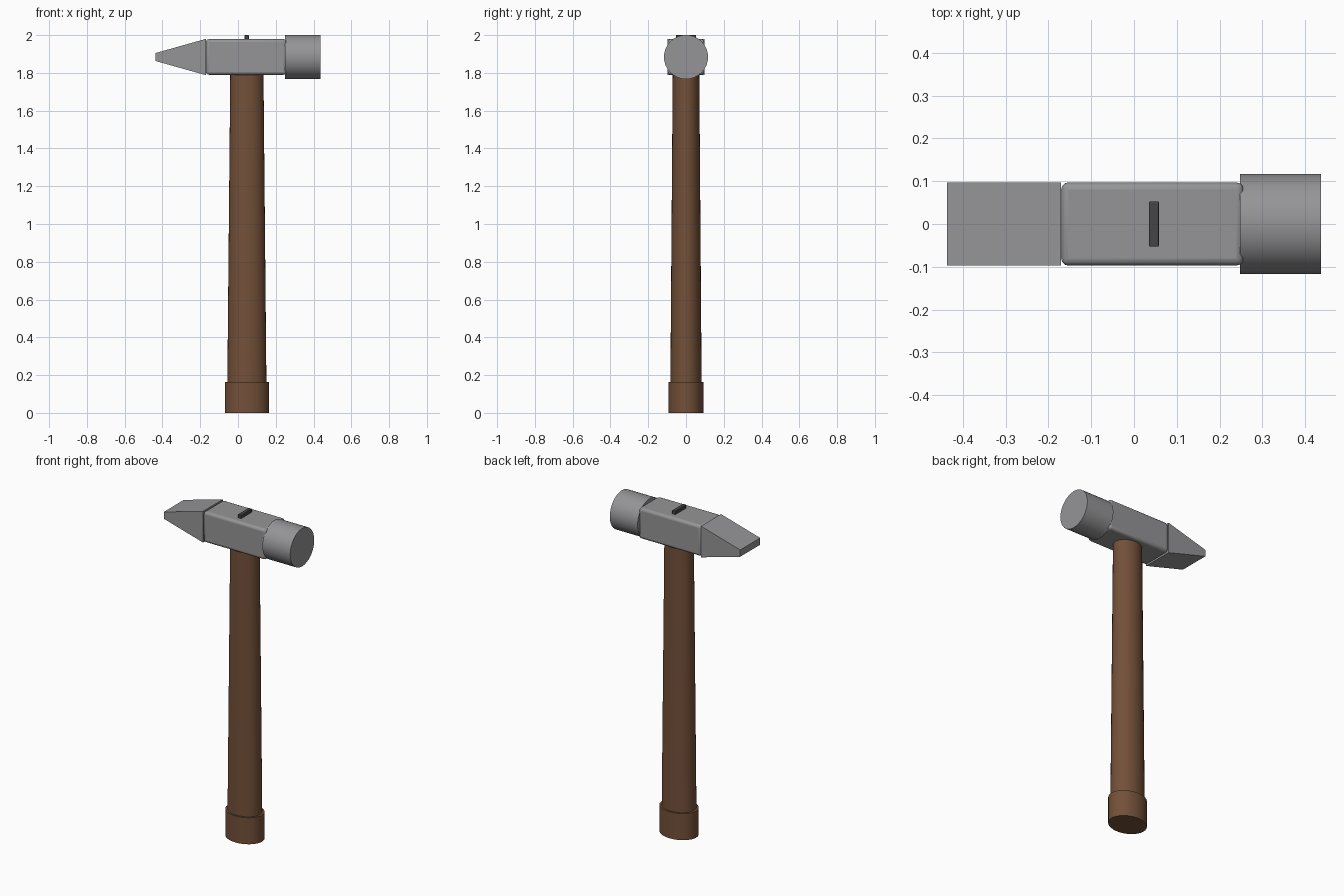
import bpy, bmesh, math
from mathutils import Matrix

if "Cube" in bpy.data.objects:
    bpy.data.objects.remove(bpy.data.objects["Cube"])


def material(name, rgb):
    m = bpy.data.materials.new(name)
    m.diffuse_color = (*rgb, 1)
    m.use_nodes = True
    m.node_tree.nodes["Principled BSDF"].inputs["Base Color"].default_value = m.diffuse_color
    return m


STEEL = material("steel", (0.30, 0.30, 0.31))
WOOD = material("brown wood", (0.17, 0.08, 0.04))
DARK = material("dark steel", (0.06, 0.06, 0.06))
HX, HZ = 0.047, 1.884   # handle axis and head height


def finish(name, bm, mat, bevel=0, smooth=False):
    bmesh.ops.recalc_face_normals(bm, faces=bm.faces)
    me = bpy.data.meshes.new(name)
    bm.to_mesh(me)
    bm.free()
    me.materials.append(mat)
    ob = bpy.data.objects.new(name, me)
    bpy.context.collection.objects.link(ob)
    if bevel:
        mod = ob.modifiers.new("soft edges", 'BEVEL')
        mod.width = bevel
        mod.segments = 3
    if smooth:
        bpy.ops.object.select_all(action='DESELECT')
        bpy.context.view_layer.objects.active = ob
        ob.select_set(True)
        bpy.ops.object.shade_smooth_by_angle(angle=math.radians(30))
    return ob


def box(name, x0, x1, hy, z0, z1, mat, bevel):
    bm = bmesh.new()
    bmesh.ops.create_cube(bm, size=1, matrix=Matrix.Translation(((x0 + x1) / 2, 0, (z0 + z1) / 2))
                          @ Matrix.Diagonal((x1 - x0, 2 * hy, z1 - z0, 1)))
    return finish(name, bm, mat, bevel, True)


def shaft(name, z0, z1, r0, r1, flat, mat):
    # oval upright tube, flattened in y
    bm = bmesh.new()
    bmesh.ops.create_cone(bm, cap_ends=True, segments=32, radius1=r0, radius2=r1, depth=z1 - z0,
                          matrix=Matrix.Translation((HX, 0, (z0 + z1) / 2)) @ Matrix.Diagonal((1, flat, 1, 1)))
    return finish(name, bm, mat, 0, True)


# Handle and its butt
shaft("handle", 0.1, 1.9, 0.104, 0.087, 0.8, WOOD)
shaft("handle_butt", 0, 0.163, 0.117, 0.117, 0.8, WOOD)

# Head block and the wedge pin driven into its top
box("head_block", -0.17, 0.256, 0.097, 1.79, 1.979, STEEL, 0.016)
box("wedge_pin", 0.035, 0.058, 0.053, 1.94, 2.0, DARK, 0.003)

# Round striking face
bm = bmesh.new()
bmesh.ops.create_cone(bm, cap_ends=True, segments=32, radius1=0.117, radius2=0.117, depth=0.189,
                      matrix=Matrix.Translation((0.3425, 0, HZ)) @ Matrix.Rotation(math.pi / 2, 4, 'Y'))
finish("striking_face", bm, STEEL, 0, True)

# Tapered peen: side profile extruded across y
bm = bmesh.new()
profile = [(-0.17, HZ - 0.096), (-0.17, HZ + 0.096), (-0.437, HZ + 0.021), (-0.437, HZ - 0.021)]
face = bm.faces.new([bm.verts.new((x, -0.097, z)) for x, z in profile])
ext = bmesh.ops.extrude_face_region(bm, geom=[face])
bmesh.ops.translate(bm, vec=(0, 0.194, 0), verts=[v for v in ext["geom"] if isinstance(v, bmesh.types.BMVert)])
finish("peen", bm, STEEL)
